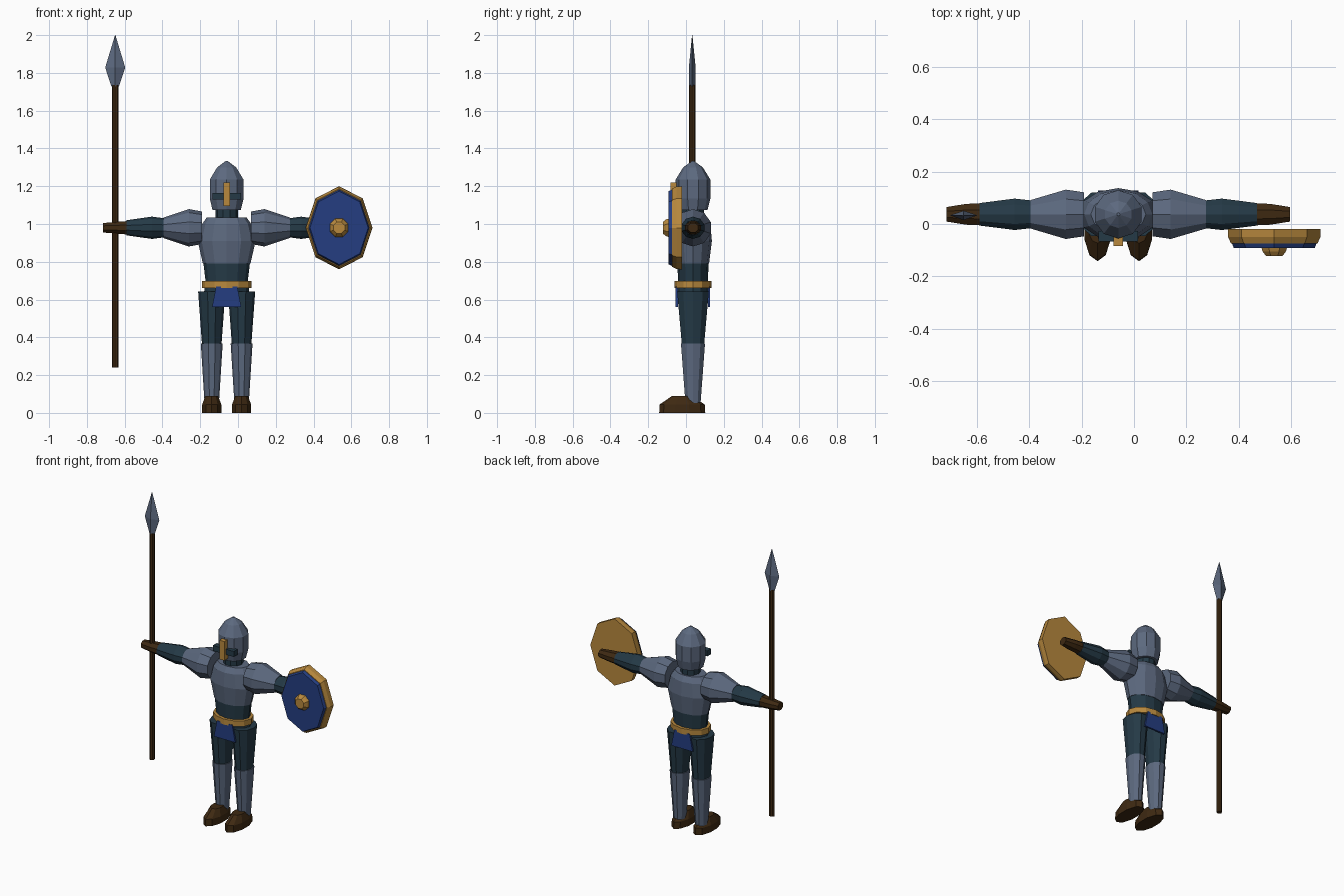
import bpy, bmesh, math
from mathutils import Vector

cube = bpy.data.objects.get("Cube")
if cube:
    bpy.data.objects.remove(cube, do_unlink=True)

CX, CY = -0.06, 0.037      # body centre line
ARM_Z = 0.98               # arm height


def material(name, rgb):
    m = bpy.data.materials.new(name)
    m.use_nodes = True
    m.diffuse_color = (*rgb, 1)
    m.node_tree.nodes["Principled BSDF"].inputs["Base Color"].default_value = (*rgb, 1)
    return m


STEEL = material("steel", (0.107, 0.141, 0.212))
CLOTH = material("dark_teal_cloth", (0.018, 0.042, 0.062))
GOLD = material("gold", (0.48, 0.25, 0.048))
BLUE = material("blue", (0.018, 0.048, 0.22))
LEATHER = material("brown_leather", (0.048, 0.022, 0.006))


def finish(name, bm, mat):
    bmesh.ops.recalc_face_normals(bm, faces=bm.faces)
    me = bpy.data.meshes.new(name)
    bm.to_mesh(me)
    bm.free()
    me.materials.append(mat)
    ob = bpy.data.objects.new(name, me)
    bpy.context.collection.objects.link(ob)
    return ob


def loft(name, mat, axis, centre, rings, sides=10, phase=0.0):
    """Elliptical rings (position, radius a, radius b, shift along b) joined along an axis."""
    bm = bmesh.new()
    loops = []
    for t, ra, rb, *shift in rings:
        s = shift[0] if shift else 0
        loop = []
        for i in range(sides):
            ang = 2 * math.pi * (i + phase) / sides
            a, b = ra * math.cos(ang), rb * math.sin(ang) + s
            p = {"x": (t, a, b), "y": (a, t, b), "z": (a, b, t)}[axis]
            loop.append(bm.verts.new(Vector(p) + Vector(centre)))
        loops.append(loop)
    for lo, hi in zip(loops, loops[1:]):
        for i in range(sides):
            j = (i + 1) % sides
            bm.faces.new((lo[i], lo[j], hi[j], hi[i]))
    bm.faces.new(loops[0])
    bm.faces.new(loops[-1])
    return finish(name, bm, mat)


def box(name, mat, centre, size, taper=1.0):
    """Box whose top is scaled in x by taper."""
    bm = bmesh.new()
    bmesh.ops.create_cube(bm, size=1)
    for v in bm.verts:
        if v.co.z > 0:
            v.co.x *= taper
        v.co = Vector(c + k * s for c, k, s in zip(centre, v.co, size))
    return finish(name, bm, mat)


body = (CX, CY, 0)

# Torso
loft("breastplate", STEEL, "z", body,
     [(0.79, 0.126, 0.085), (0.91, 0.153, 0.1), (1.0, 0.13, 0.092), (1.035, 0.105, 0.07)], 12)
loft("waist", CLOTH, "z", body, [(0.62, 0.122, 0.08), (0.70, 0.112, 0.079), (0.80, 0.124, 0.083)], 12)
loft("belt", GOLD, "z", body, [(0.66, 0.131, 0.098), (0.697, 0.131, 0.098)], 12)
for label, y in (("front", -0.049), ("back", 0.122)):
    box(label + "_tabard", BLUE, (CX, y, 0.615), (0.155, 0.012, 0.11), 0.72)

# Head
loft("neck", CLOTH, "z", body, [(1.02, 0.06, 0.06), (1.10, 0.06, 0.06)], 10)
loft("helmet", STEEL, "z", body,
     [(1.075, 0.079, 0.077), (1.135, 0.094, 0.092), (1.235, 0.094, 0.092),
      (1.3, 0.053, 0.052), (1.333, 0.006, 0.006)], 10, 0.5)
box("visor_slit", CLOTH, (CX, -0.047, 1.147), (0.152, 0.04, 0.036))
box("nose_guard", GOLD, (CX, -0.063, 1.158), (0.036, 0.04, 0.126))

# Limbs, one set per side
for label, s in (("left", 1), ("right", -1)):
    arm = (CX, CY, ARM_Z)

    def arm_part(part, mat, rings, sides=10):
        loft(f"{label}_{part}", mat, "x", arm, [(s * t, a, b) for t, a, b in rings], sides, 0.5)

    arm_part("pauldron", STEEL, [(0.13, 0.088, 0.086), (0.2, 0.099, 0.099), (0.335, 0.057, 0.054)])
    arm_part("sleeve", CLOTH, [(0.3, 0.05, 0.048), (0.335, 0.056, 0.051),
                               (0.395, 0.063, 0.059), (0.53, 0.045, 0.04)])
    arm_part("glove", LEATHER, [(0.515, 0.046, 0.039), (0.58, 0.043, 0.034), (0.655, 0.03, 0.027)], 8)

    leg = (CX + s * 0.079, CY, 0)
    loft(label + "_thigh", CLOTH, "z", leg, [(0.34, 0.05, 0.06), (0.642, 0.072, 0.088)], 10)
    loft(label + "_greave", STEEL, "z", leg, [(0.05, 0.038, 0.042), (0.368, 0.058, 0.067)], 10)
    loft(label + "_boot", LEATHER, "z", leg,
         [(0, 0.053, 0.122, -0.057), (0.045, 0.053, 0.119, -0.057), (0.09, 0.035, 0.052, -0.058)],
         10, 0.5)

# Spear
spear = (-0.65, CY - 0.004, 0)
loft("spear_shaft", LEATHER, "z", spear, [(0.24, 0.017, 0.017), (1.735, 0.017, 0.017)], 8)
loft("spear_head", STEEL, "z", spear,
     [(1.728, 0.02, 0.018), (1.828, 0.053, 0.018), (2.0, 0.001, 0.001)], 4)

# Shield: octagons with a corner at the top
shield = (0.535, 0, ARM_Z)
loft("shield_rim", GOLD, "y", shield,
     [(-0.02, 0.177, 0.22), (-0.05, 0.176, 0.219), (-0.074, 0.165, 0.207)], 8)
loft("shield_face", BLUE, "y", shield, [(-0.07, 0.163, 0.204), (-0.092, 0.154, 0.194)], 8)
loft("shield_boss", GOLD, "y", shield, [(-0.09, 0.053, 0.053), (-0.105, 0.048, 0.048),
                                        (-0.123, 0.033, 0.033)], 8, 0.5)
